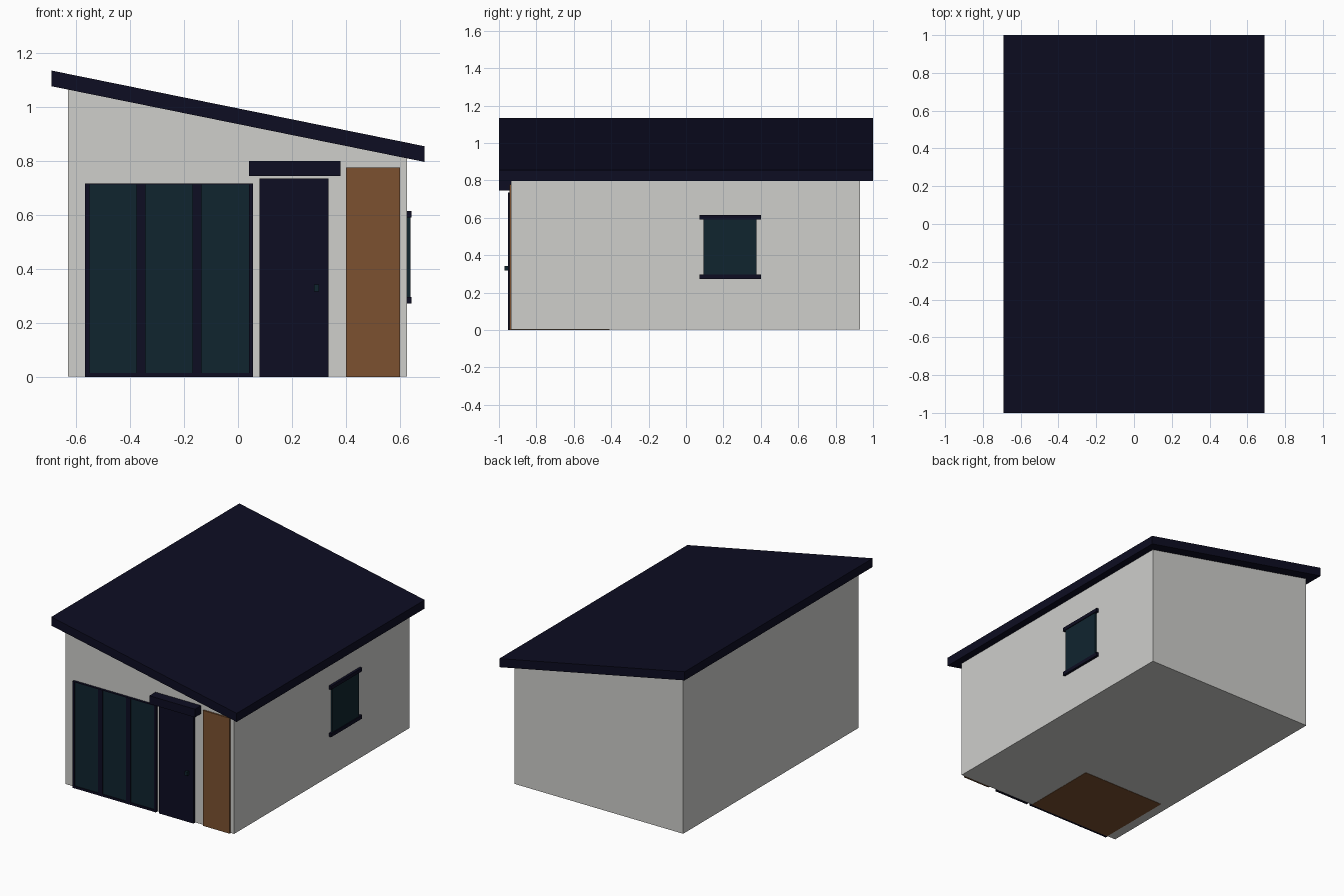
import bpy
import bmesh

cube = bpy.data.objects.get("Cube")
if cube:
    bpy.data.objects.remove(cube, do_unlink=True)


def material(name, rgb):
    mat = bpy.data.materials.new(name)
    mat.use_nodes = True
    mat.diffuse_color = (*rgb, 1)
    mat.node_tree.nodes["Principled BSDF"].inputs["Base Color"].default_value = (*rgb, 1)
    return mat


WALL = material("pale grey plaster", (0.62, 0.62, 0.6))
NAVY = material("dark navy", (0.004, 0.004, 0.016))
GLASS = material("dark teal glass", (0.005, 0.018, 0.028))
WOOD = material("brown wood", (0.2, 0.083, 0.03))


def prism(name, profile, y0, y1, mat):
    """Extrude an x-z outline from y0 to y1."""
    bm = bmesh.new()
    face = bm.faces.new([bm.verts.new((x, y0, z)) for x, z in profile])
    new = bmesh.ops.extrude_face_region(bm, geom=[face])["geom"]
    moved = [v for v in new if isinstance(v, bmesh.types.BMVert)]
    bmesh.ops.translate(bm, verts=moved, vec=(0, y1 - y0, 0))
    bmesh.ops.recalc_face_normals(bm, faces=bm.faces)
    mesh = bpy.data.meshes.new(name)
    bm.to_mesh(mesh)
    bm.free()
    mesh.materials.append(mat)
    obj = bpy.data.objects.new(name, mesh)
    bpy.context.collection.objects.link(obj)
    return obj


def box(name, x, y, z, mat):
    outline = [(x[0], z[0]), (x[1], z[0]), (x[1], z[1]), (x[0], z[1])]
    return prism(name, outline, y[0], y[1], mat)


# Sloping roof and the walls that meet its underside
EAVE, HIGH, LOW, THICK = 0.69, 1.135, 0.855, 0.058


def roof_z(x):
    return HIGH + (LOW - HIGH) * (x + EAVE) / (2 * EAVE)


prism("roof", [(-EAVE, HIGH - THICK), (EAVE, LOW - THICK), (EAVE, LOW), (-EAVE, HIGH)],
      -1, 1, NAVY)
LEFT, RIGHT, FRONT, BACK = -0.63, 0.626, -0.935, 0.93
BASE = 0.002
prism("walls", [(LEFT, BASE), (RIGHT, BASE),
                (RIGHT, roof_z(RIGHT) - THICK), (LEFT, roof_z(LEFT) - THICK)],
      FRONT, BACK, WALL)

# Wooden floor panel under the glazed room
box("floor_panel", (-0.565, 0.05), (FRONT, -0.41), (0, BASE), WOOD)

# Three-pane front window
WX0, WX1, WTOP = -0.567, 0.055, 0.717
box("front_window_glass", (WX0 + 0.01, WX1 - 0.01), (-0.946, FRONT), (0.005, WTOP - 0.002), GLASS)
bars = [(WX0, -0.55), (-0.375, -0.343), (-0.168, -0.135), (0.04, WX1)]
for i, span in enumerate(bars):
    box(f"front_window_bar_{i + 1}", span, (-0.952, FRONT), (0, WTOP), NAVY)
box("front_window_bottom_rail", (WX0, WX1), (-0.951, FRONT), (0, 0.015), NAVY)
box("front_window_top_rail", (WX0, WX1), (-0.951, FRONT), (WTOP - 0.004, WTOP), NAVY)

# Door, handle, canopy and wood cladding
box("front_door", (0.08, 0.335), (-0.952, FRONT), (0, 0.735), NAVY)
box("door_handle", (0.282, 0.3), (-0.97, -0.952), (0.318, 0.343), GLASS)
box("door_canopy", (0.04, 0.38), (-1, FRONT), (0.745, 0.8), NAVY)
box("wood_cladding", (0.4, 0.6), (-0.945, FRONT), (0, 0.777), WOOD)

# Side window with lintel and sill
box("side_window_glass", (RIGHT, 0.638), (0.093, 0.378), (0.29, 0.6), GLASS)
for name, z in (("sill", 0.272), ("lintel", 0.591)):
    box("side_window_" + name, (RIGHT, 0.643), (0.072, 0.402), (z, z + 0.024), NAVY)
